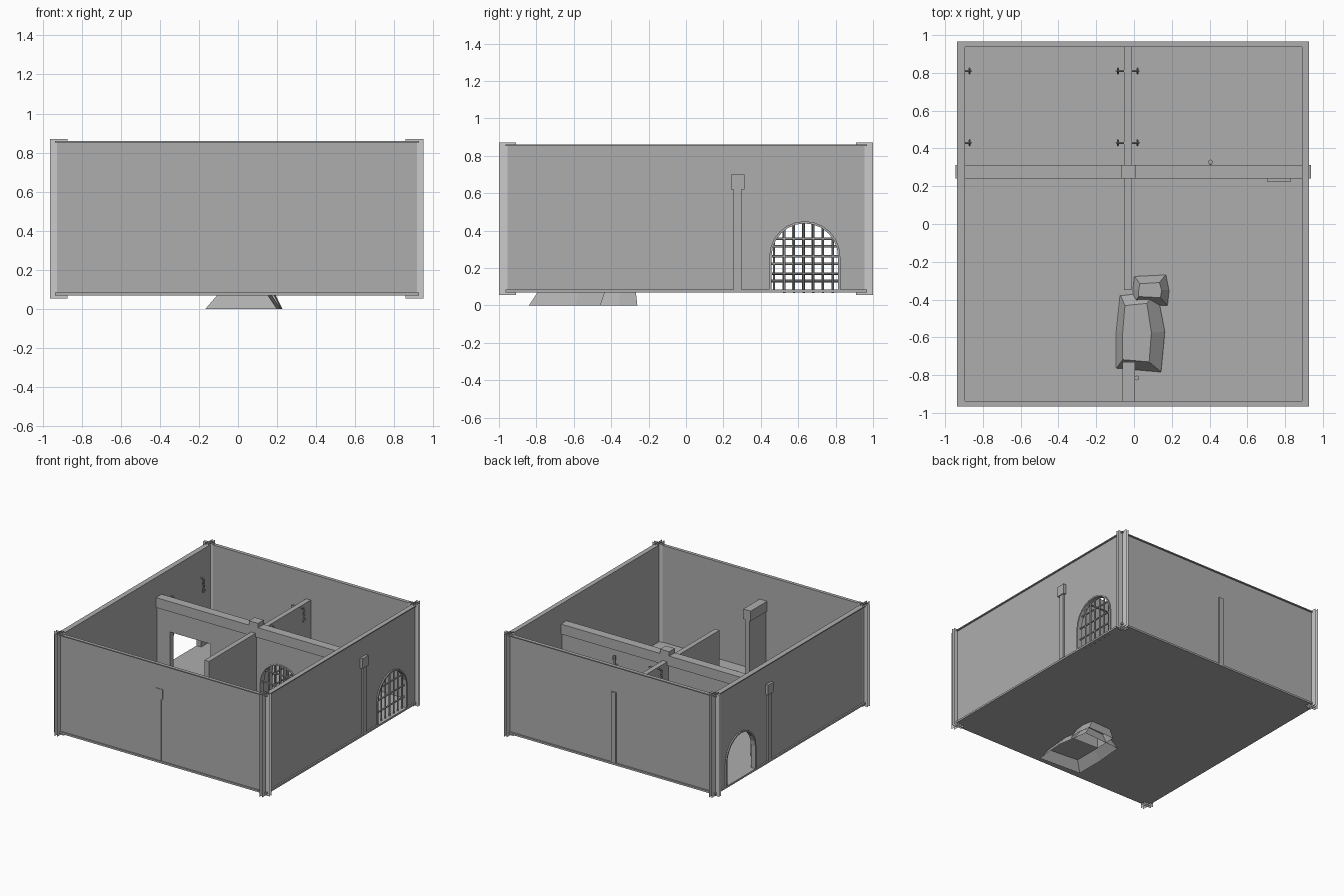
import bpy, bmesh, math
from mathutils import Vector

if "Cube" in bpy.data.objects:
    bpy.data.objects.remove(bpy.data.objects["Cube"])

FLOOR = 0.085
TOP = 0.86


def finish(name, bm):
    bmesh.ops.recalc_face_normals(bm, faces=bm.faces)
    me = bpy.data.meshes.new(name)
    bm.to_mesh(me)
    bm.free()
    ob = bpy.data.objects.new(name, me)
    bpy.context.collection.objects.link(ob)
    return ob


def box(name, x0, x1, y0, y1, z0, z1):
    bm = bmesh.new()
    bmesh.ops.create_cube(bm, size=1)
    for v in bm.verts:
        v.co = Vector(((x0 + x1) / 2 + v.co.x * (x1 - x0),
                       (y0 + y1) / 2 + v.co.y * (y1 - y0),
                       (z0 + z1) / 2 + v.co.z * (z1 - z0)))
    return finish(name, bm)


def plate(name, x0, y0, x1, y1, z0, z1):
    """Upright sheet without thickness."""
    bm = bmesh.new()
    bm.faces.new([bm.verts.new(c) for c in ((x0, y0, z0), (x1, y1, z0), (x1, y1, z1), (x0, y0, z1))])
    finish(name, bm)


def extrude(name, pts, axis, p0, p1):
    """Extrude an (along, z) outline through the wall thickness p0..p1."""
    place = (lambda a, z, p: (a, p, z)) if axis == 'X' else (lambda a, z, p: (p, a, z))
    bm = bmesh.new()
    f = bm.faces.new([bm.verts.new(place(a, z, p0)) for a, z in pts])
    ext = bmesh.ops.extrude_face_region(bm, geom=[f])
    step = Vector(place(0, 0, p1 - p0))
    bmesh.ops.translate(bm, vec=step, verts=[g for g in ext['geom'] if isinstance(g, bmesh.types.BMVert)])
    # extruding keeps the start face; add it back if it was consumed
    bmesh.ops.holes_fill(bm, edges=[e for e in bm.edges if e.is_boundary])
    return finish(name, bm)


def arch_pts(c, r, spring=0.26, n=12):
    arc = [(c - r * math.cos(math.pi * i / n), spring + r * math.sin(math.pi * i / n)) for i in range(n + 1)]
    return [(c - r, FLOOR)] + arc + [(c + r, FLOOR)]


def panel(name, axis, p0, p1, a0, a1, top, notches=()):
    pts = [(a0, FLOOR)]
    for n in notches:
        pts += n
    extrude(name, pts + [(a1, FLOOR), (a1, top), (a0, top)], axis, p0, p1)


def rod(name, a, b, r=0.006):
    a, b = Vector(a), Vector(b)
    bm = bmesh.new()
    bmesh.ops.create_cone(bm, cap_ends=True, segments=6, radius1=r, radius2=r, depth=(b - a).length)
    ob = finish(name, bm)
    ob.location = (a + b) / 2
    ob.rotation_euler = (b - a).to_track_quat('Z', 'Y').to_euler()


def arch_frame(name, axis, c, p0, p1):
    outer, inner = arch_pts(c, 0.19), arch_pts(c, 0.178)
    extrude(name, outer + inner[::-1], axis, p0, p1)


def grille(name, axis, c, p, shift=0.0, foot=FLOOR):
    place = (lambda a, z: (a, p, z)) if axis == 'X' else (lambda a, z: (p, a, z))
    for i in range(6):
        a = c - 0.11 + 0.052 * i + shift
        rod(name + "_upright", place(a, foot), place(a, 0.44))
    for i in range(3):
        z = 0.17 + 0.093 * i + shift
        rod(name + "_crossbar", place(c - 0.175, z), place(c + 0.195, z), 0.007)


# Floor slab
box("floor", -0.937, 0.927, -0.965, 0.967, 0.07, FLOOR)

# Outer walls with a slightly overhanging top rim
side_arch = [arch_pts(0.635, 0.18)]
panel("front_wall", 'X', -0.955, -0.938, -0.925, 0.915, TOP)
panel("back_wall", 'X', 0.938, 0.955, -0.925, 0.915, TOP)
panel("left_wall", 'Y', -0.925, -0.895, -0.955, 0.955, TOP, side_arch)
panel("right_wall", 'Y', 0.889, 0.915, -0.955, 0.955, TOP, side_arch)
box("front_rim", -0.937, 0.927, -0.965, -0.938, 0.852, TOP)
box("back_rim", -0.937, 0.927, 0.938, 0.967, 0.852, TOP)
box("left_rim", -0.937, -0.895, -0.938, 0.938, 0.852, TOP)
box("right_rim", 0.889, 0.927, -0.938, 0.938, 0.852, TOP)

# Corner posts made of crossed sheets
for sx, cx in ((-1, -0.917), (1, 0.903)):
    for sy in (-1, 1):
        cy = sy * 0.955
        for d in (-0.024, -0.003):
            px, py = cx + sx * (d + 0.012), cy + sy * d
            plate("corner_post_side", px, cy - 0.045, px, cy + 0.045, 0.055, 0.87)
            plate("corner_post_front", cx - 0.045, py, cx + 0.045, py, 0.055, 0.87)

# Cross wall with doorway and barred arch
door = [(-0.78, FLOOR), (-0.78, 0.45), (-0.42, 0.45), (-0.42, FLOOR)]
panel("cross_wall", 'X', 0.253, 0.297, -0.937, 0.93, 0.63, [door, arch_pts(0.2, 0.18)])
box("cross_beam", -0.945, 0.937, 0.24, 0.312, 0.62, 0.70)
box("centre_cap", -0.07, 0.01, 0.24, 0.312, 0.64, 0.735)
box("wall_shelf", 0.705, 0.83, 0.225, 0.253, 0.38, 0.5)

# Long dividing walls, broken open near the front
panel("rear_divider", 'Y', -0.052, -0.012, 0.297, 0.964, 0.65, side_arch)
panel("front_divider", 'Y', -0.052, -0.012, -0.35, 0.253, 0.65)
panel("broken_divider", 'Y', -0.05, -0.01, -0.957, -0.735, 0.6)
box("broken_divider_beam", -0.062, 0.004, -0.959, -0.73, 0.58, 0.66)

# Arch surrounds and iron bars
arch_frame("left_arch_frame", 'Y', 0.635, -0.935, -0.895)
arch_frame("right_arch_frame", 'Y', 0.635, 0.889, 0.925)
arch_frame("cross_arch_frame", 'X', 0.2, 0.25, 0.30)
grille("right_grille", 'Y', 0.635, 0.902, foot=0.065)
grille("divider_grille", 'Y', 0.62, -0.032, -0.04)
grille("cross_grille", 'X', 0.19, 0.275)


# Rubble mounds pushed up through the floor (open underneath)
def mound(name, rings):
    bm = bmesh.new()
    loops = []
    for (x0, x1, y0, y1, z, skew) in rings:
        xy = [(x0, y0 + skew), (x1, y0), (x1 + skew, (y0 + y1) / 2), (x1 - skew, y1),
              (x0 + skew, y1 - skew), (x0, (y0 + y1) / 2)]
        loops.append([bm.verts.new((x, y, z)) for x, y in xy])
    for a, b in zip(loops, loops[1:]):
        for i in range(6):
            j = (i + 1) % 6
            bm.faces.new((a[i], a[j], b[j], b[i]))
    bm.faces.new(loops[-1])
    finish(name, bm)


mound("large_rubble", [(-0.167, 0.20, -0.84, -0.34, 0.0, 0.02),
                       (-0.09, 0.14, -0.78, -0.36, 0.09, 0.02),
                       (-0.06, 0.08, -0.73, -0.42, 0.15, 0.012)])
mound("small_rubble", [(-0.03, 0.22, -0.46, -0.26, 0.0, 0.008),
                       (-0.005, 0.175, -0.43, -0.27, 0.09, 0.008),
                       (0.025, 0.14, -0.39, -0.31, 0.15, 0.006)])


# Shackles hanging on the cell walls: bracket, chain and cuff
def ring(name, major, minor, loc, turn):
    bpy.ops.mesh.primitive_torus_add(major_segments=8, minor_segments=4, major_radius=major,
                                     minor_radius=minor, location=loc, rotation=(math.pi / 2, 0, turn))
    bpy.context.object.name = name


for y in (0.43, 0.81):
    for x, wall in ((-0.87, -0.9), (-0.085, -0.05), (0.018, -0.012)):
        rod("shackle_bracket", (wall, y, 0.64), (x, y, 0.64), 0.006)
        for i in range(4):
            ring("shackle_link", 0.01, 0.003, (x, y, 0.63 - 0.018 * i), (i % 2) * math.pi / 2)
        ring("shackle_cuff", 0.015, 0.005, (x, y, 0.545), math.pi / 2)

# Wall torches
for x, y, ends in ((0.405, 0.328, (0.405, 0.297)), (0.015, -0.815, (-0.012, -0.815))):
    rod("torch_bracket", (ends[0], ends[1], 0.5), (x, y, 0.5), 0.006)
    rod("torch_handle", (x, y, 0.45), (x, y, 0.55), 0.008)
    rod("torch_head", (x, y, 0.55), (x, y, 0.58), 0.013)

# Dark stone everywhere, paler stone on the corner posts
stone = bpy.data.materials.new("dark_stone")
stone.diffuse_color = (0.42, 0.42, 0.42, 1)
stone.use_nodes = True
stone.node_tree.nodes["Principled BSDF"].inputs["Base Color"].default_value = stone.diffuse_color
pale = bpy.data.materials.new("pale_stone")
pale.diffuse_color = (0.56, 0.56, 0.56, 1)
pale.use_nodes = True
pale.node_tree.nodes["Principled BSDF"].inputs["Base Color"].default_value = pale.diffuse_color
for ob in bpy.data.objects:
    ob.data.materials.append(pale if ob.name.startswith("corner_post") else stone)
